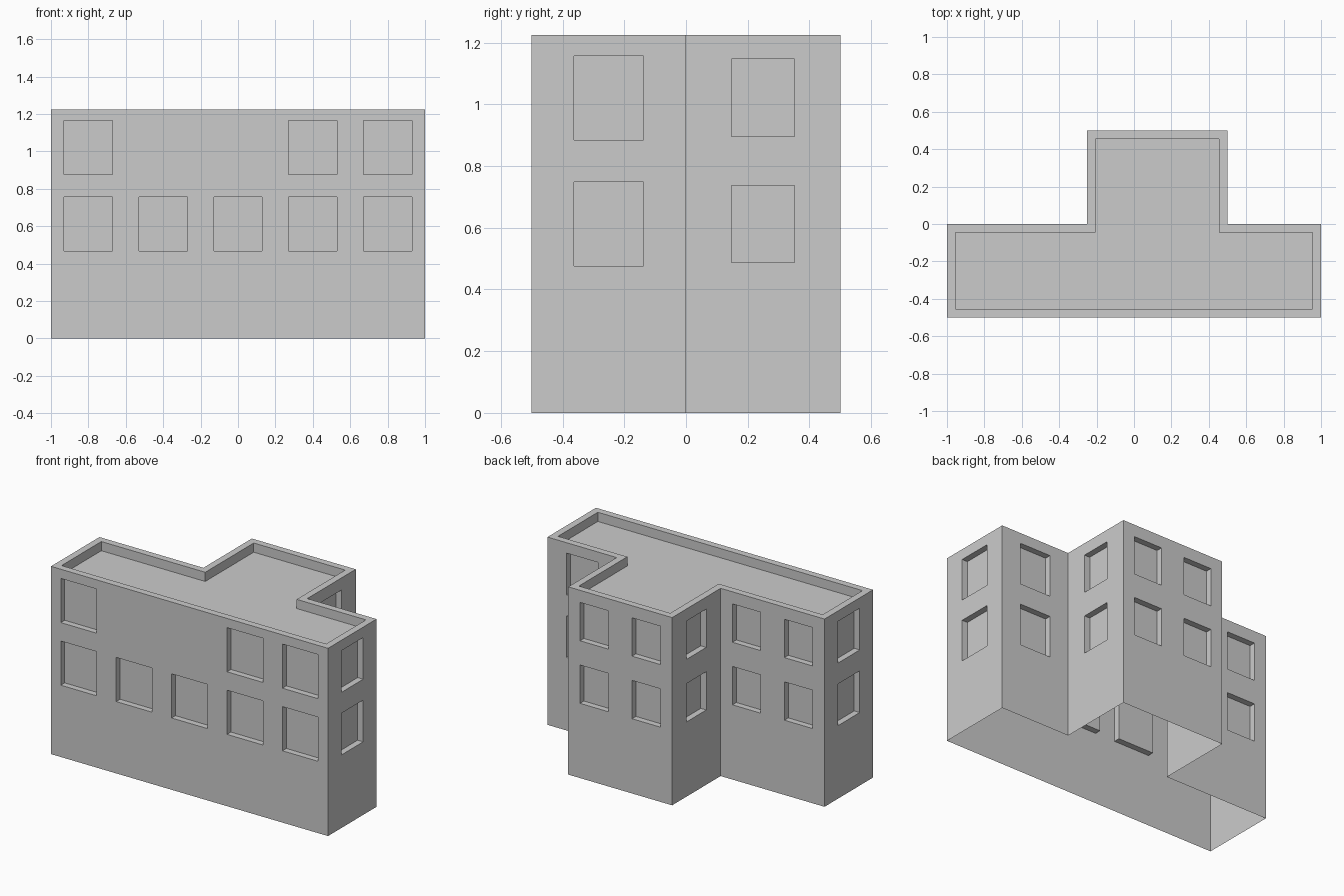
import bpy
import bmesh
from mathutils import Vector

if "Cube" in bpy.data.objects:
    bpy.data.objects.remove(bpy.data.objects["Cube"])

H = 1.225            # total height
STOREY = H / 3
ROOF_DROP = 0.06     # parapet height above the roof
RIM = 0.045          # parapet thickness
DEPTH = 0.04         # window recess
UP = Vector((0, 0, 1))

# T-shaped footprint, counter-clockwise
plan = [(-1, -.5), (1, -.5), (1, 0), (.5, 0), (.5, .5), (-.25, .5), (-.25, 0), (-1, 0)]
plan = [Vector((x, y, 0)) for x, y in plan]
N = len(plan)

# Per wall: window columns, window width, window height, (column, row) left blank
LARGE, MEDIUM, SMALL = (.258, .288), (.226, .272), (.204, .25)
walls = [
    (5, LARGE, {(1, 1), (2, 1)}),
    (1, MEDIUM, set()),
    (1, MEDIUM, set()),
    (1, SMALL, set()),
    (2, SMALL, set()),
    (1, SMALL, set()),
    (2, SMALL, set()),
    (1, MEDIUM, set()),
]


def add_face(bm, pts):
    bm.faces.new([bm.verts.new(p) for p in pts])


def finish(bm, name):
    bmesh.ops.remove_doubles(bm, verts=bm.verts, dist=1e-5)
    mesh = bpy.data.meshes.new(name)
    bm.to_mesh(mesh)
    bm.free()
    bpy.context.collection.objects.link(bpy.data.objects.new(name, mesh))


def add_wall(bm, p, q, cols, size, blank):
    """Wall panel split along window edges, each window a recessed pane."""
    d = (q - p).normalized()
    inward = UP.cross(d) * DEPTH
    length = (q - p).length
    us, zs = [0], [0]
    for c in range(cols):
        mid = length * (c + .5) / cols
        us += [mid - size[0] / 2, mid + size[0] / 2]
    for r in range(2):
        mid = STOREY * (r + 1.5)
        zs += [mid - size[1] / 2, mid + size[1] / 2]
    us.append(length)
    zs.append(H)
    for i in range(len(us) - 1):
        for j in range(len(zs) - 1):
            quad = [p + d * us[a] + UP * zs[b]
                    for a, b in ((i, j), (i + 1, j), (i + 1, j + 1), (i, j + 1))]
            if i % 2 and j % 2 and (i // 2, j // 2) not in blank:
                back = [v + inward for v in quad]
                add_face(bm, back)
                for k in range(4):
                    m = (k + 1) % 4
                    add_face(bm, [quad[k], quad[m], back[m], back[k]])
            else:
                add_face(bm, quad)


# Outer walls with windows, open underneath
bm = bmesh.new()
for k, spec in enumerate(walls):
    add_wall(bm, plan[k], plan[(k + 1) % N], *spec)
finish(bm, "walls")

# Parapet rim, its inner faces, and the sunken flat roof
inner = []
for k in range(N):
    before = (plan[k] - plan[k - 1]).normalized()
    after = (plan[(k + 1) % N] - plan[k]).normalized()
    inner.append(plan[k] + UP.cross(before + after) * RIM)
top = UP * H
deck = UP * (H - ROOF_DROP)

bm = bmesh.new()
for k in range(N):
    m = (k + 1) % N
    add_face(bm, [plan[k] + top, plan[m] + top, inner[m] + top, inner[k] + top])
    add_face(bm, [inner[k] + top, inner[m] + top, inner[m] + deck, inner[k] + deck])
finish(bm, "parapet")

bm = bmesh.new()
add_face(bm, [v + deck for v in inner])
finish(bm, "roof")
